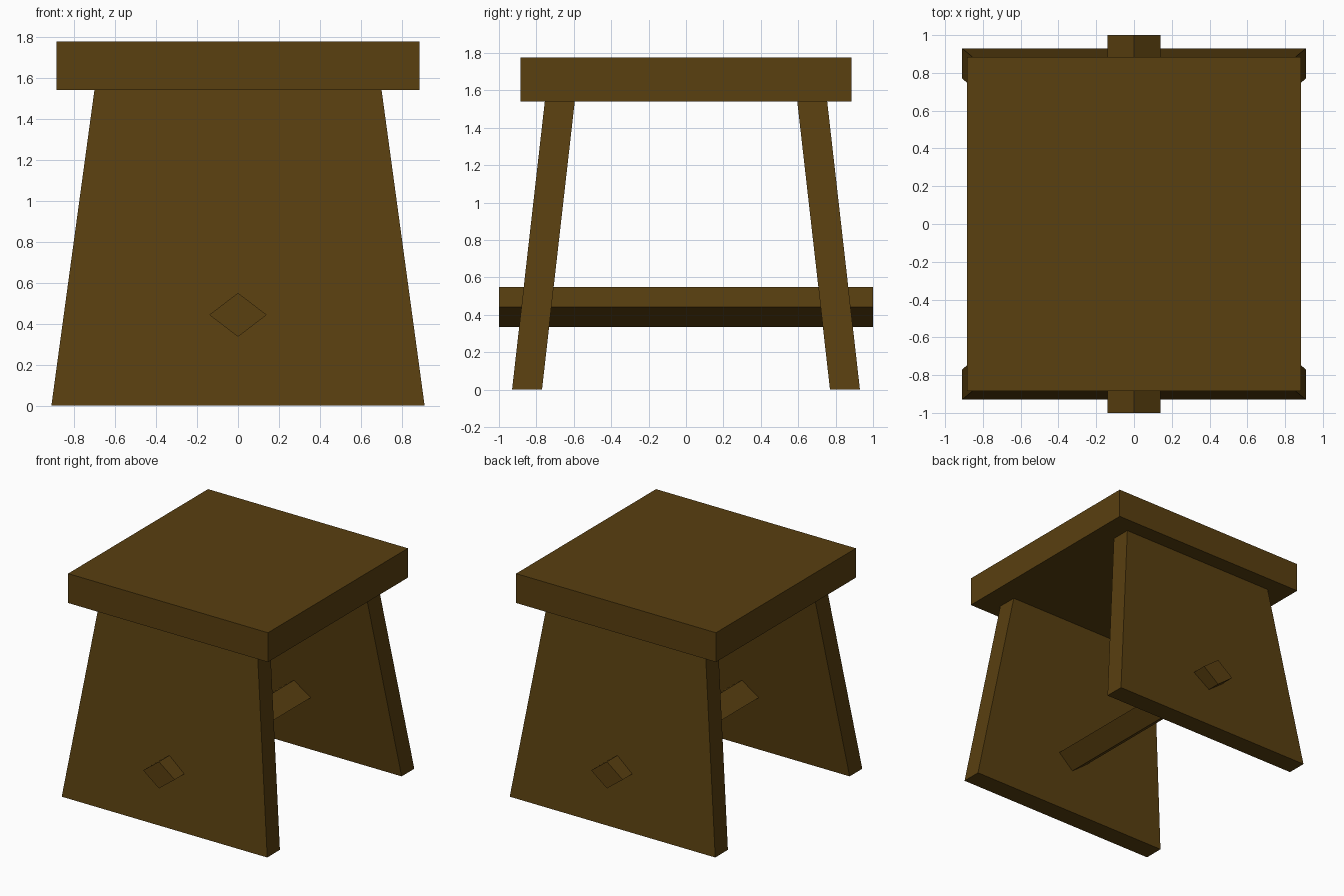
import bpy
import bmesh

if "Cube" in bpy.data.objects:
    bpy.data.objects.remove(bpy.data.objects["Cube"])

wood = bpy.data.materials.new("dark brown wood")
wood.diffuse_color = (0.10, 0.05, 0.005, 1.0)
wood.use_nodes = True
wood.node_tree.nodes["Principled BSDF"].inputs["Base Color"].default_value = wood.diffuse_color


def loft(name, ring_a, ring_b):
    """Solid between two matching rings of points."""
    bm = bmesh.new()
    a = [bm.verts.new(p) for p in ring_a]
    b = [bm.verts.new(p) for p in ring_b]
    bm.faces.new(a)
    bm.faces.new(b)
    n = len(a)
    for i in range(n):
        j = (i + 1) % n
        bm.faces.new((a[i], a[j], b[j], b[i]))
    bmesh.ops.recalc_face_normals(bm, faces=bm.faces)
    mesh = bpy.data.meshes.new(name)
    bm.to_mesh(mesh)
    bm.free()
    mesh.materials.append(wood)
    obj = bpy.data.objects.new(name, mesh)
    bpy.context.collection.objects.link(obj)
    return obj


def rect(half_x, y0, y1, z):
    return [(-half_x, y0, z), (half_x, y0, z), (half_x, y1, z), (-half_x, y1, z)]


SEAT_BOTTOM, SEAT_TOP = 1.54, 1.775

# Square seat slab
loft("seat", rect(0.885, -0.885, 0.885, SEAT_BOTTOM),
     rect(0.885, -0.885, 0.885, SEAT_TOP))

# Tapered, splayed leg panels at front and back
for name, s in (("front_leg", -1), ("back_leg", 1)):
    loft(name, rect(0.91, s * 0.93, s * 0.77, 0.0),
         rect(0.70, s * 0.755, s * 0.595, SEAT_BOTTOM))


# Diamond-section stretcher passing through both legs
def diamond(y):
    return [(0.14, y, 0.443), (0, y, 0.55), (-0.14, y, 0.443), (0, y, 0.336)]


loft("stretcher", diamond(-1.0), diamond(1.0))
